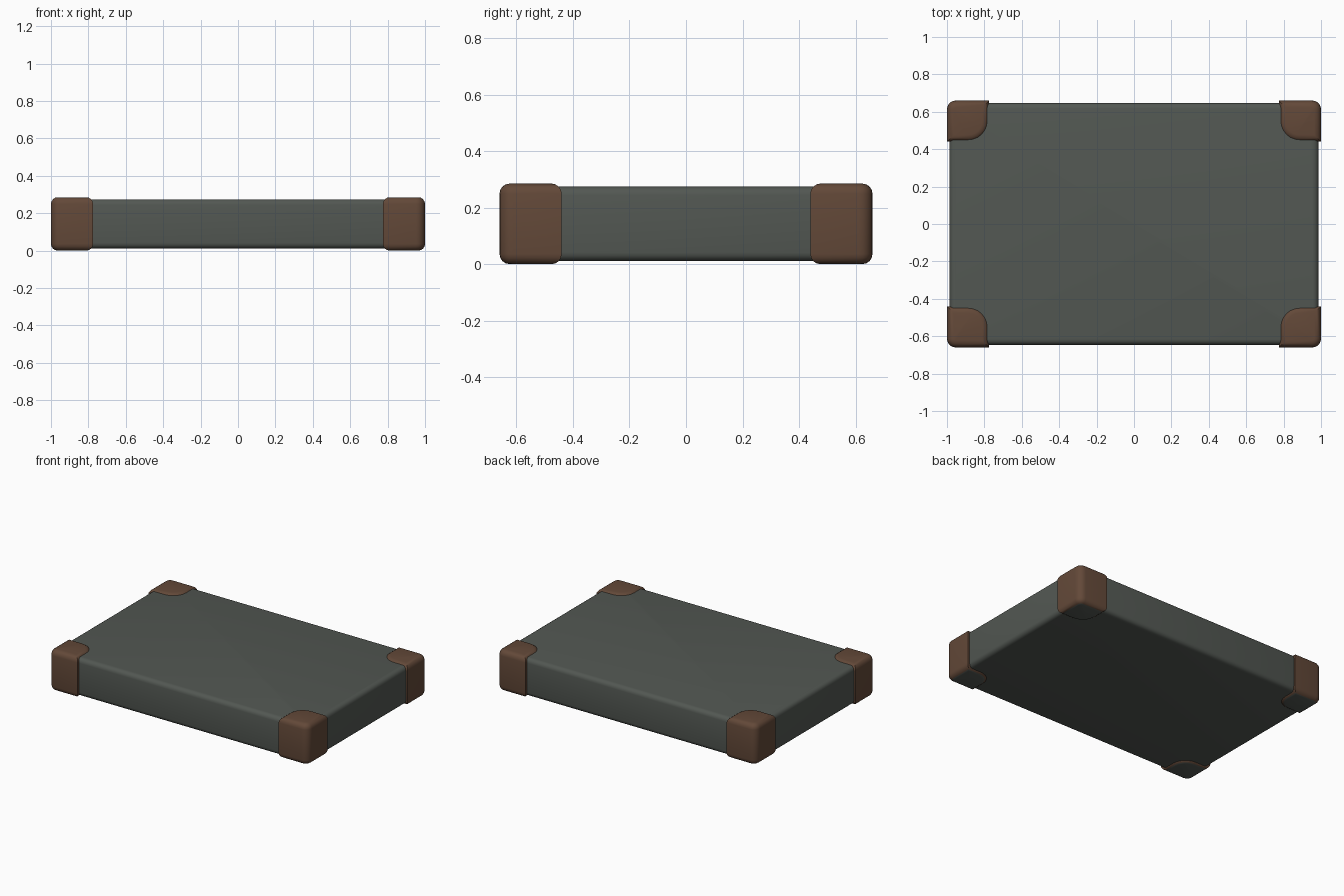
import bpy, bmesh, math

if "Cube" in bpy.data.objects:
    bpy.data.objects.remove(bpy.data.objects["Cube"])


def material(name, rgb):
    m = bpy.data.materials.new(name)
    m.diffuse_color = (*rgb, 1)
    m.use_nodes = True
    m.node_tree.nodes["Principled BSDF"].inputs["Base Color"].default_value = m.diffuse_color
    return m


GREY = material("grey green cloth", (0.085, 0.096, 0.085))
BROWN = material("brown leather", (0.125, 0.066, 0.040))


def arc(cx, cy, r, a0, a1, n):
    return [(cx + r * math.cos(math.radians(a0 + (a1 - a0) * i / n)),
             cy + r * math.sin(math.radians(a0 + (a1 - a0) * i / n))) for i in range(n + 1)]


def slab(name, outline, z0, z1, radius, mats):
    """Extruded outline with rounded top and bottom rims."""
    bm = bmesh.new()
    base = bm.faces.new([bm.verts.new((x, y, z0)) for x, y in outline])
    new = bmesh.ops.extrude_face_region(bm, geom=[base])["geom"]
    for v in new:
        if isinstance(v, bmesh.types.BMVert):
            v.co.z = z1
    bmesh.ops.recalc_face_normals(bm, faces=bm.faces)
    rims = [e for e in bm.edges if abs(e.verts[0].co.z - e.verts[1].co.z) < 1e-5]
    bmesh.ops.bevel(bm, geom=rims, offset=radius, segments=4, profile=0.5, affect='EDGES')
    bmesh.ops.recalc_face_normals(bm, faces=bm.faces)
    # the underside is grey all over
    for f in bm.faces:
        f.smooth = True
        f.material_index = 1 if len(mats) > 1 and f.normal.z < -0.9 else 0
    me = bpy.data.meshes.new(name)
    bm.to_mesh(me)
    bm.free()
    for m in mats:
        me.materials.append(m)
    ob = bpy.data.objects.new(name, me)
    bpy.context.collection.objects.link(ob)
    bpy.context.view_layer.objects.active = ob
    ob.select_set(True)
    bpy.ops.object.shade_smooth_by_angle(angle=math.radians(40))
    ob.select_set(False)
    return ob


# main board
X, Y, R = 0.987, 0.647, 0.045
board = (arc(X - R, Y - R, R, 0, 90, 4) + arc(R - X, Y - R, R, 90, 180, 4)
         + arc(R - X, R - Y, R, 180, 270, 4) + arc(X - R, R - Y, R, 270, 360, 4))
slab("board", board, 0.011, 0.274, 0.03, [GREY])

# four corner caps, rounded on the inner corner
x0, x1, y0, y1, r, q = 0.775, 1.0, 0.44, 0.66, 0.048, 0.11
cap = ([(x1, y0)] + arc(x1 - r, y1 - r, r, 0, 90, 5) + [(x0, y1)]
       + arc(x0 + q, y0 + q, q, 180, 270, 6))
for sx, sy, where in ((1, 1, "back_right"), (-1, 1, "back_left"),
                      (1, -1, "front_right"), (-1, -1, "front_left")):
    slab("corner_cap_" + where, [(x * sx, y * sy) for x, y in cap],
         0.0, 0.285, 0.036, [BROWN, GREY])
